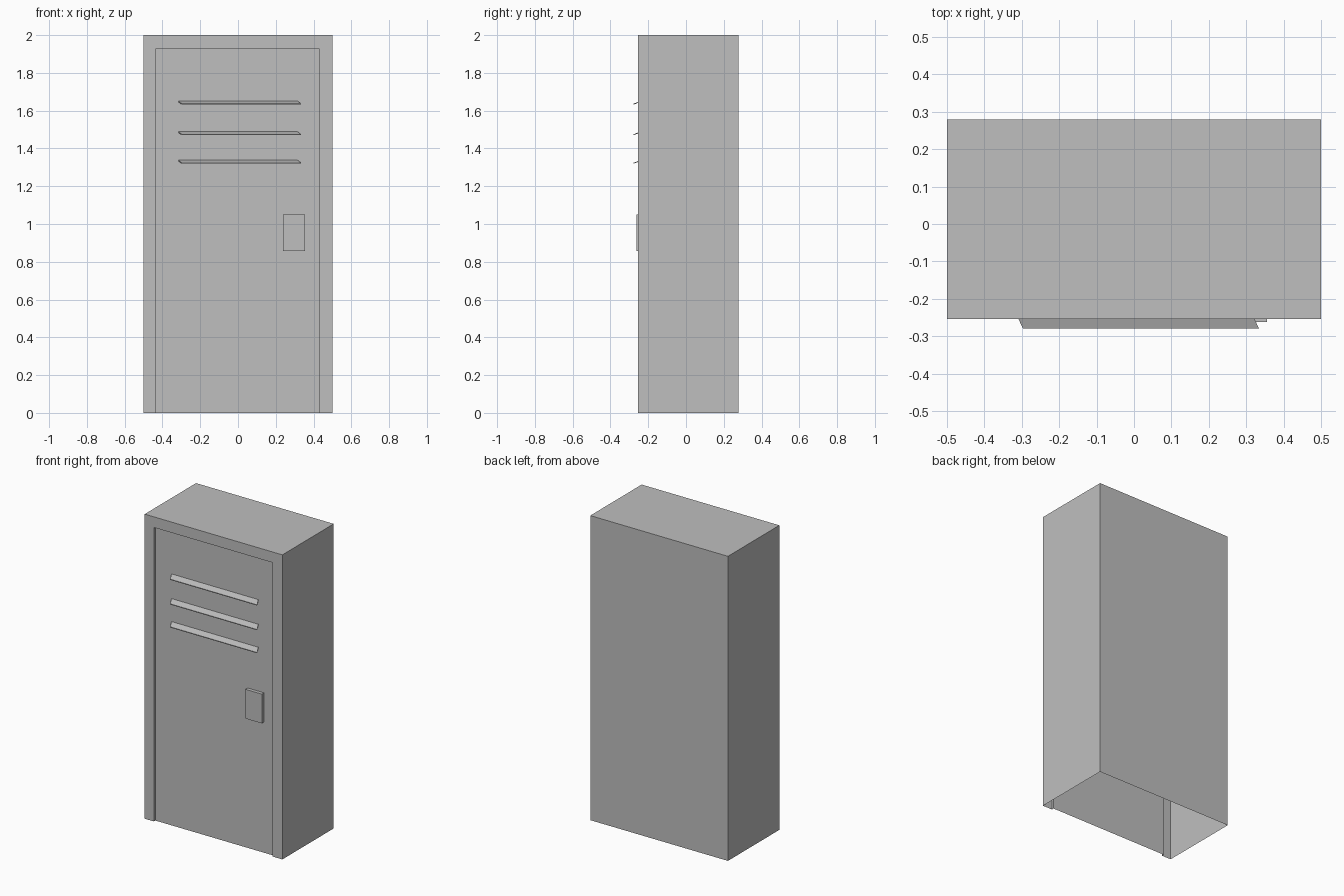
import bpy, bmesh

if "Cube" in bpy.data.objects:
    bpy.data.objects.remove(bpy.data.objects["Cube"])

# One grey for the whole locker
grey = bpy.data.materials.new("locker_grey")
grey.diffuse_color = (0.52, 0.52, 0.52, 1)
grey.use_nodes = True
grey.node_tree.nodes["Principled BSDF"].inputs["Base Color"].default_value = grey.diffuse_color

FRONT, BACK, DOOR_Y = -0.254, 0.279, -0.239


def make(name, quads):
    """Object from a list of quads, welded together."""
    bm = bmesh.new()
    for q in quads:
        bm.faces.new([bm.verts.new(p) for p in q])
    bmesh.ops.remove_doubles(bm, verts=bm.verts, dist=1e-5)
    bmesh.ops.recalc_face_normals(bm, faces=bm.faces)
    me = bpy.data.meshes.new(name)
    bm.to_mesh(me)
    bm.free()
    me.materials.append(grey)
    ob = bpy.data.objects.new(name, me)
    bpy.context.collection.objects.link(ob)
    return ob


def box_quads(c):
    """Six quads of a box-like solid: c[0:4] lower ring, c[4:8] upper ring."""
    idx = [(3, 2, 1, 0), (4, 5, 6, 7)] + [(i, (i + 1) % 4, (i + 1) % 4 + 4, i + 4) for i in range(4)]
    return [[c[i] for i in f] for f in idx]


def ring(x0, x1, y0, y1, z):
    return [(x0, y0, z), (x1, y0, z), (x1, y1, z), (x0, y1, z)]


# Cabinet: sheet-metal shell, open underneath, with a recessed door opening
shell = box_quads(ring(-0.5, 0.5, FRONT, BACK, 0) + ring(-0.5, 0.5, FRONT, BACK, 2))
del shell[2], shell[0]          # drop the front and the bottom

L, R, T = -0.433, 0.43, 1.93    # door opening
outer = [(-0.5, 0), (-0.5, 2), (0.5, 2), (0.5, 0)]
inner = [(L, 0), (L, T), (R, T), (R, 0)]
for i in range(3):
    a, b, c, d = outer[i], outer[i + 1], inner[i + 1], inner[i]
    shell.append([(x, FRONT, z) for x, z in (d, c, b, a)])             # frame
    shell.append([(d[0], FRONT, d[1]), (d[0], DOOR_Y, d[1]),
                  (c[0], DOOR_Y, c[1]), (c[0], FRONT, c[1])])          # jamb
shell.append([(x, DOOR_Y, z) for x, z in reversed(inner)])             # door panel
make("cabinet_with_door", shell)

# Slanted vent slats with skewed ends
for n, z in enumerate((1.651, 1.489, 1.338)):
    top = [(-0.297, -0.279, z - 0.014), (0.334, -0.279, z - 0.014),
           (0.315, DOOR_Y, z), (-0.316, DOOR_Y, z)]
    low = [(x, y, zz - 0.005) for x, y, zz in top]
    make(f"vent_slat_{n + 1}", box_quads(low + top))

# Handle plate
make("handle_plate", box_quads(ring(0.238, 0.356, -0.262, DOOR_Y, 0.858)
                               + ring(0.238, 0.356, -0.262, DOOR_Y, 1.05)))
